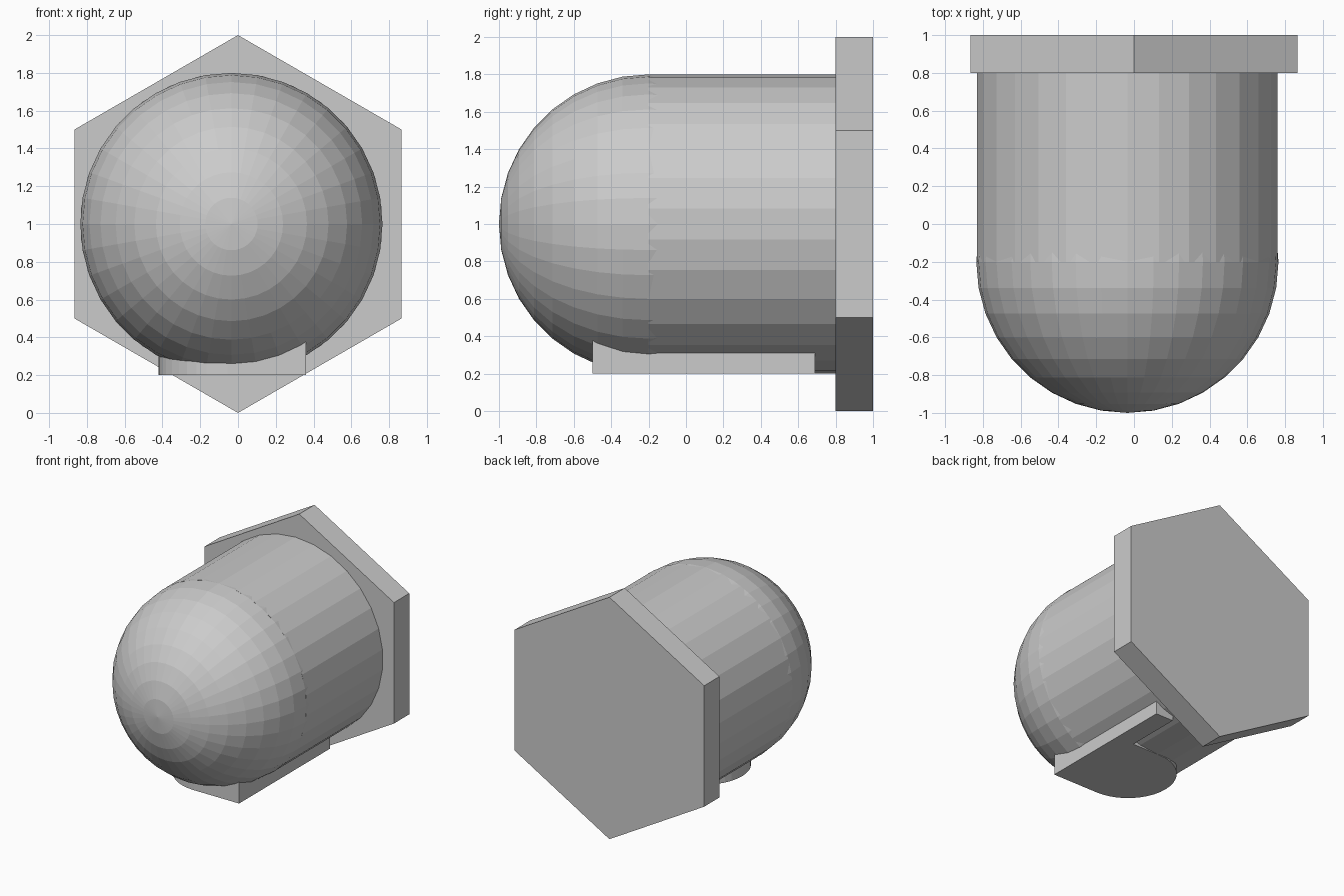
import bpy
import bmesh
from math import sin, cos, pi
from mathutils import Matrix, Vector

cube = bpy.data.objects.get("Cube")
if cube:
    bpy.data.objects.remove(cube, do_unlink=True)

# Single plain grey finish
grey = bpy.data.materials.new("plain_grey")
grey.use_nodes = True
colour = (0.6, 0.6, 0.6, 1)
grey.diffuse_color = colour
grey.node_tree.nodes["Principled BSDF"].inputs["Base Color"].default_value = colour

AXIS_X = -0.035   # the round body sits slightly off the head's centre
RADIUS = 0.8


def finish(name, bm):
    bmesh.ops.recalc_face_normals(bm, faces=bm.faces)
    mesh = bpy.data.meshes.new(name)
    bm.to_mesh(mesh)
    bm.free()
    mesh.materials.append(grey)
    obj = bpy.data.objects.new(name, mesh)
    bpy.context.collection.objects.link(obj)
    return obj


def extrude(name, outline, direction):
    """Solid made by sweeping a flat outline along a direction."""
    bm = bmesh.new()
    face = bm.faces.new([bm.verts.new(p) for p in outline])
    swept = bmesh.ops.extrude_face_region(bm, geom=[face], use_keep_orig=True)
    moved = [v for v in swept["geom"] if isinstance(v, bmesh.types.BMVert)]
    bmesh.ops.translate(bm, verts=moved, vec=Vector(direction))
    return finish(name, bm)


def ring(sides, radius, x, y):
    """Regular polygon facing the front, with one corner straight up."""
    turns = [2 * pi * i / sides for i in range(sides)]
    return [(x + radius * sin(a), y, 1 + radius * cos(a)) for a in turns]


# Six-sided head plate and faceted barrel
extrude("hex_head", ring(6, 1, 0, 0.8), (0, 0.2, 0))
extrude("barrel", ring(30, RADIUS, AXIS_X, -0.2), (0, 1, 0))

# Domed nose, with its pole pointing forward
bm = bmesh.new()
bmesh.ops.create_uvsphere(
    bm, u_segments=36, v_segments=18, radius=RADIUS,
    matrix=Matrix.Translation((AXIS_X, -0.2, 1)) @ Matrix.Rotation(pi / 2, 4, "X"))
finish("domed_nose", bm)

# Plain raised pad under the barrel: a long rail with a rounded lug beside it
BASE, RISE = 0.2, (0, 0, 0.2)
rail = [(0.36, -0.5), (0.36, 0.69), (0.2, 0.69), (0.2, -0.5)]
extrude("underside_rail", [(x, y, BASE) for x, y in rail], RISE)

lug_radius, lug_y, lug_x = 0.365, -0.135, -0.055
lug = [(0.2, lug_y - lug_radius), (0.2, lug_y + lug_radius)]
for i in range(21):
    a = pi / 2 + pi * i / 20
    lug.append((lug_x + lug_radius * cos(a), lug_y + lug_radius * sin(a)))
extrude("underside_lug", [(x, y, BASE) for x, y in lug], RISE)
